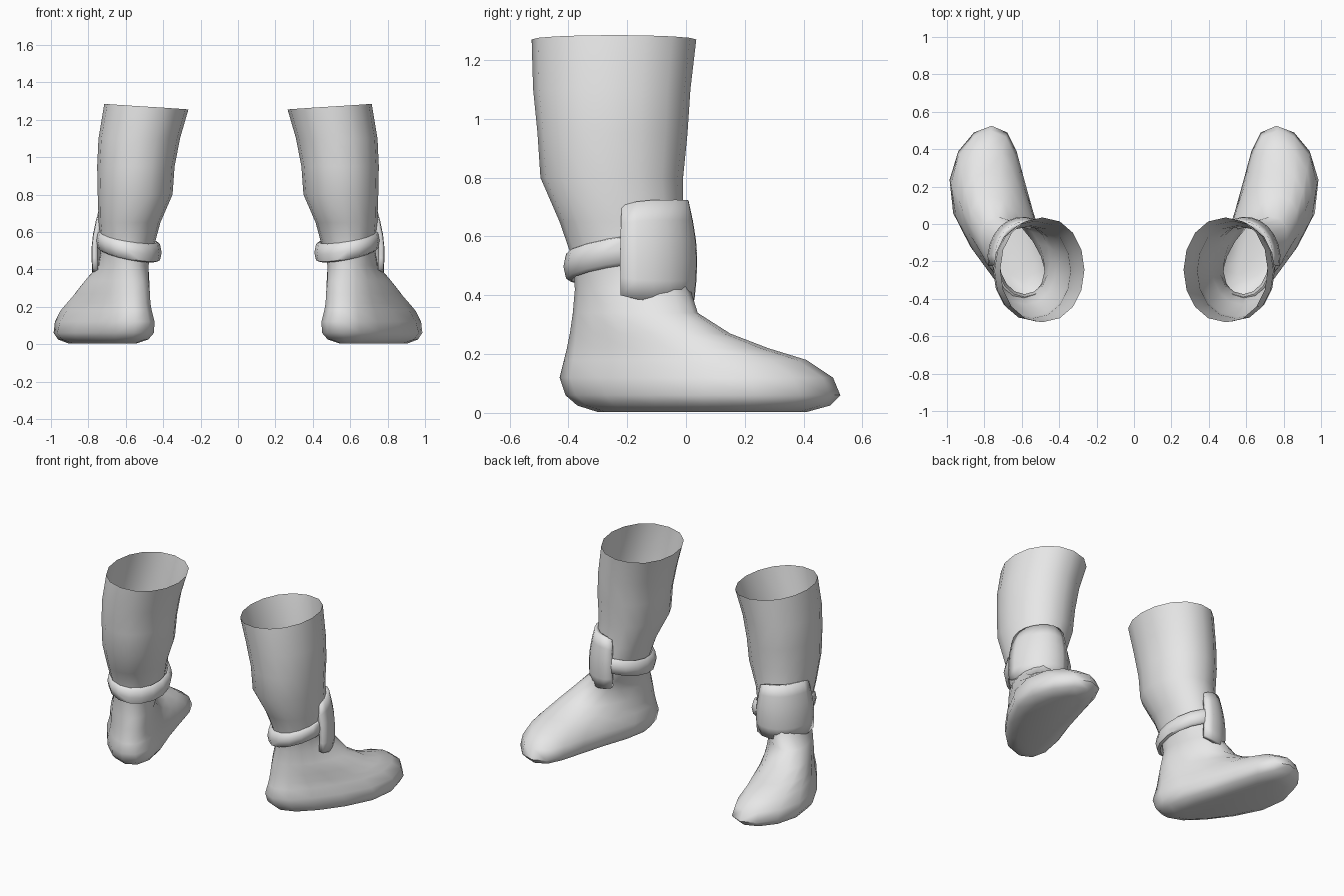
import bpy, bmesh, math

cube = bpy.data.objects.get("Cube")
if cube:
    bpy.data.objects.remove(cube)

# One plain grey for everything
grey = bpy.data.materials.new("light_grey")
grey.use_nodes = True
GREY = (0.8, 0.8, 0.8, 1)
grey.diffuse_color = GREY
grey.node_tree.nodes["Principled BSDF"].inputs["Base Color"].default_value = GREY

SIDES = 16

# Curved centre line of the foot: (y, x)
AXIS = [(-.43, .55), (-.35, .575), (-.25, .615), (-.1, .685),
        (.05, .75), (.2, .785), (.35, .79), (.53, .76)]

# Boot slices: z, heel y, front y, half width, centre x, follow the foot line
SLICES = [
    (1.27, -.525, .035, .225, .49, 0),
    (1.1, -.52, .015, .218, .528, 0),
    (.95, -.505, .005, .207, .546, 0),
    (.8, -.495, -.01, .2, .55, 0),
    (.65, -.43, -.01, .165, .58, 0),
    (.52, -.385, 0, .14, .59, 0),
    (.42, -.378, .015, .13, .592, .4),
    (.34, -.385, .04, .148, .6, .9),
    (.27, -.395, .15, .162, .6, 1),
    (.22, -.405, .28, .172, .6, 1),
    (.18, -.415, .41, .187, .6, 1),
    (.12, -.43, .5, .208, .6, 1),
    (.06, -.41, .525, .215, .6, 1),
    (.025, -.37, .49, .19, .6, 1),
    (.003, -.3, .41, .13, .6, 1),
]


def axis_x(y):
    for (y0, x0), (y1, x1) in zip(AXIS, AXIS[1:]):
        if y <= y1:
            t = max(0, (y - y0) / (y1 - y0))
            return x0 + (x1 - x0) * t
    return AXIS[-1][1]


def loft(name, rings, side, closed=True, loop=False, cap=False):
    """Skin a list of point rings; side mirrors the part in x."""
    bm = bmesh.new()
    rows = [[bm.verts.new((side * x, y, z)) for x, y, z in r] for r in rings]
    pairs = list(zip(rows, rows[1:]))
    if loop:
        pairs.append((rows[-1], rows[0]))
    for a, b in pairs:
        n = len(a)
        for i in range(n if closed else n - 1):
            j = (i + 1) % n
            bm.faces.new((a[i], a[j], b[j], b[i]))
    if cap:
        bm.faces.new(rows[-1])
    bmesh.ops.recalc_face_normals(bm, faces=bm.faces)
    mesh = bpy.data.meshes.new(name)
    bm.to_mesh(mesh)
    bm.free()
    mesh.materials.append(grey)
    obj = bpy.data.objects.new(name, mesh)
    bpy.context.collection.objects.link(obj)
    return obj


def smooth(obj):
    bpy.ops.object.select_all(action='DESELECT')
    obj.select_set(True)
    bpy.context.view_layer.objects.active = obj
    bpy.ops.object.shade_smooth_by_angle(angle=math.radians(60))


def boot_ring(z, back, front, width, cx, follow):
    ring = []
    for i in range(SIDES):
        a = 2 * math.pi * i / SIDES
        y = (back + front) / 2 - (front - back) / 2 * math.cos(a)
        s = math.sin(a)
        mid = cx + (axis_x(y) - cx) * follow
        x = mid + width * math.copysign(abs(s) ** .92, s)
        # the open rim rises a little on the outer side
        lift = .015 * s if z > 1.2 else 0
        ring.append((x, y, z + lift))
    return ring


def strap_ring(offset, height):
    ring = []
    for i in range(SIDES):
        a = 2 * math.pi * i / SIDES
        dx = (.15 + offset) * math.cos(a)
        dy = (.2 + offset) * math.sin(a)
        ring.append((.585 + dx, -.19 + dy, .525 + .2 * dx + .12 * dy + height))
    return ring


def guard_row(t):
    """One level of the curved ankle guard, t from 0 (bottom) to 1 (top)."""
    row = []
    bulge = .018 * math.sin(math.pi * t)
    for i in range(9):
        u = i / 8
        a = math.radians(-10 + 120 * u)
        rx = .185 - .035 * t + bulge
        ry = .215 - .02 * t + bulge
        corner = .02 * (2 * u - 1) ** 4 * (1 - 2 * t)
        row.append((.595 + rx * math.cos(a), -.185 + ry * math.sin(a),
                    .38 + .345 * t + corner))
    return row


for label, side in (("left", 1), ("right", -1)):
    # Thin open boot with a closed sole
    smooth(loft(label + "_boot", [boot_ring(*s) for s in SLICES], side, cap=True))

    # Rounded strap around the ankle
    section = [(0, -.05), (.018, -.042), (.027, 0), (.018, .042), (0, .05), (-.015, 0)]
    smooth(loft(label + "_ankle_strap", [strap_ring(*p) for p in section], side, loop=True))

    # Padded guard over the front and outer ankle
    guard = loft(label + "_ankle_guard", [guard_row(k / 5) for k in range(6)], side, closed=False)
    solid = guard.modifiers.new("thickness", 'SOLIDIFY')
    solid.thickness = .03
    solid.offset = -1
    smooth(guard)
